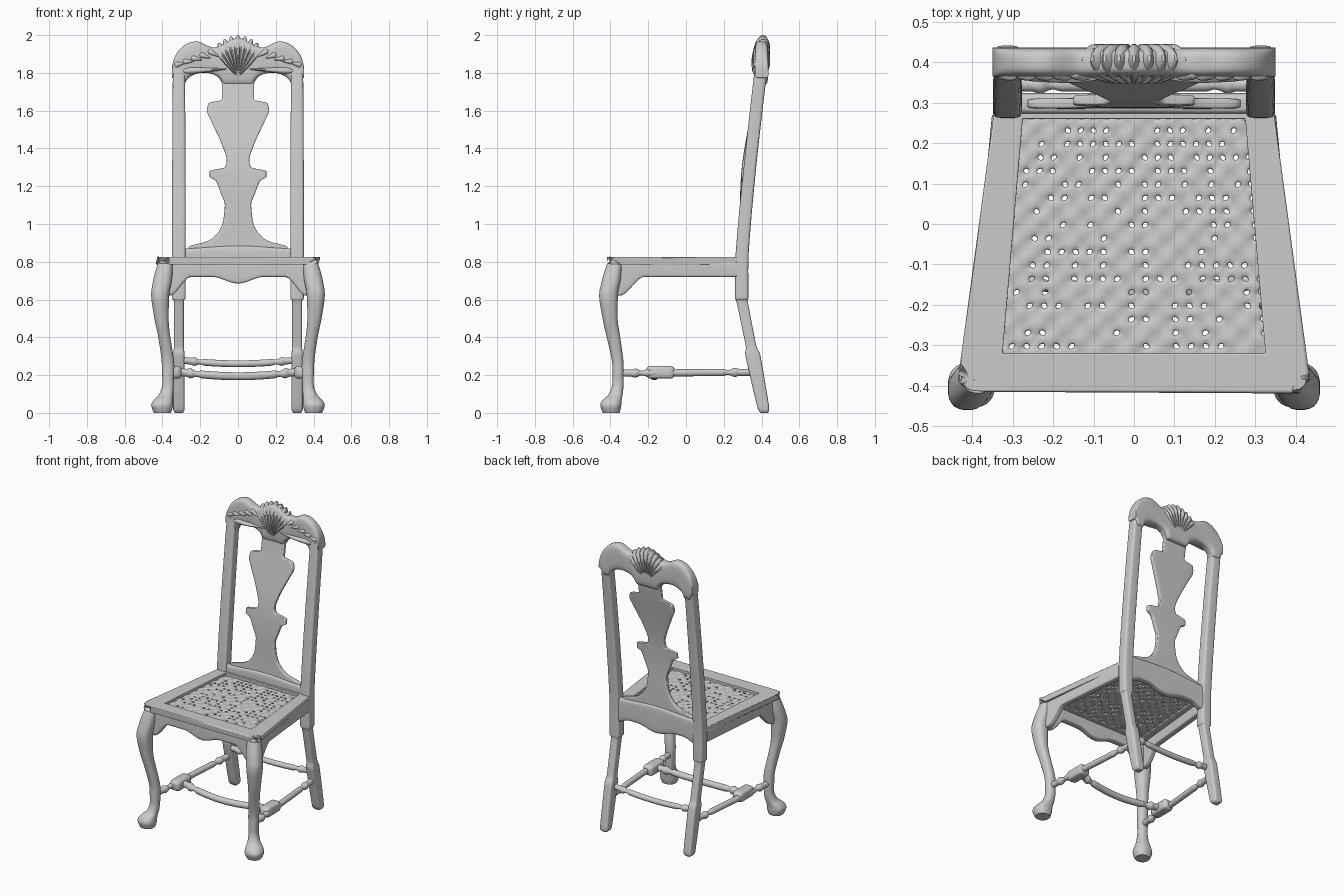
import bpy, bmesh, math, random
from mathutils import Vector

if "Cube" in bpy.data.objects:
    bpy.data.objects.remove(bpy.data.objects["Cube"])

GREY = (.6, .6, .6, 1)
wood = bpy.data.materials.new("pale grey wood")
wood.diffuse_color = GREY
wood.use_nodes = True
wood.node_tree.nodes["Principled BSDF"].inputs["Base Color"].default_value = GREY

SEAT_TOP, SEAT_BOTTOM = .825, .785
POST_X = .313
KNOB = .13
SIDES = {"left_": 1, "right_": -1}


def finish(name, bm):
    bmesh.ops.recalc_face_normals(bm, faces=bm.faces[:])
    mesh = bpy.data.meshes.new(name)
    bm.to_mesh(mesh)
    bm.free()
    mesh.materials.append(wood)
    mesh.shade_smooth()
    mesh.set_sharp_from_angle(angle=math.radians(50))
    part = bpy.data.objects.new(name, mesh)
    bpy.context.collection.objects.link(part)
    return part


def bump(s):
    return math.cos(math.pi * s / 2) ** 2 if abs(s) < 1 else 0


def ramp(value, start, end):
    t = min(max((value - start) / (end - start), 0), 1)
    return t * t * (3 - 2 * t)


def arch(s):
    return math.sqrt(max(1 - s * s, 0))


def spread(start, end, steps):
    return [start + (end - start) * k / steps for k in range(steps + 1)]


def smooth_rows(rows, sub):
    """Monotone interpolation between stations, without overshoot."""
    def slope(k, c):
        if k in (0, len(rows) - 1):
            return 0
        before = rows[k][c] - rows[k - 1][c]
        after = rows[k + 1][c] - rows[k][c]
        return 2 * before * after / (before + after) if before * after > 0 else 0

    result = []
    for k in range(len(rows) - 1):
        for step in range(sub):
            t = step / sub
            result.append([p + (q - p) * ramp(t, 0, 1) + slope(k, c) * t * (1 - t) ** 2
                           - slope(k + 1, c) * t * t * (1 - t)
                           for c, (p, q) in enumerate(zip(rows[k], rows[k + 1]))])
    return result + [rows[-1]]


def loft(name, axis, rows, path, power=2, sub=4, sides=24, flip=1):
    """Rows hold position, two half sizes and any extra values for the path."""
    bm = bmesh.new()
    rings = []
    for position, half_a, half_b, *extra in smooth_rows(rows, sub):
        centre_a, centre_b = path(position, *extra)
        ring = []
        for k in range(sides):
            turn = 2 * math.pi * (k + .5) / sides
            c, s = math.cos(turn), math.sin(turn)
            a = centre_a + half_a * math.copysign(abs(c) ** (2 / power), c)
            b = centre_b + half_b * math.copysign(abs(s) ** (2 / power), s)
            x, y, z = {"x": (position, a, b), "y": (a, position, b), "z": (a, b, position)}[axis]
            ring.append(bm.verts.new((x * flip, y, z)))
        rings.append(ring)
    for ring, following in zip(rings, rings[1:]):
        for k in range(sides):
            j = (k + 1) % sides
            bm.faces.new((ring[k], ring[j], following[j], following[k]))
    bm.faces.new(rings[0])
    bm.faces.new(rings[-1])
    return finish(name, bm)


def board(name, axis, stations, bottom, top, half_depth, depth_path, power=6, flip=1):
    """A board whose lower and upper edges follow the two given rules."""
    rows = [(p, half_depth, (top(p) - bottom(p)) / 2, (top(p) + bottom(p)) / 2) for p in stations]
    return loft(name, axis, rows, lambda p, height: (depth_path(p), height), power, 1, flip=flip)


def turned(name, axis, start, end, radius, bow=(0, 0), flip=1):
    """A round rod with a knob and a neck near each end."""
    rows = []
    for t in spread(0, 1, 70):
        edge = min(t, 1 - t)
        r = radius * (1 + .3 * bump((edge - KNOB) / .03) - .3 * bump((edge - KNOB - .05) / .04))
        p, a, b = Vector(start).lerp(Vector(end), t)
        swell = math.sin(math.pi * t)
        rows.append((p, r, r, a + bow[0] * swell, b + bow[1] * swell))
    return loft(name, axis, rows, lambda p, a, b: (a, b), sub=1, flip=flip)


def rib(name, base, tip, width, depth):
    """A carved ridge, slim at the base and fullest near the tip."""
    along = Vector(tip) - Vector(base)
    size = along.length
    rows = [(size * t, width * w, depth * d)
            for t, w, d in ((0, .2, .4), (.4, .6, 1), (.8, 1, .8), (1, .2, .2))]
    part = loft(name, "z", rows, lambda p: (0, 0), sides=12)
    part.rotation_euler = (-math.asin(along.y / size), math.atan2(along.x, along.z), 0)
    part.location = base


def lean(z):
    """Depth of the back: raked legs, upright at the seat, then sloping."""
    return .295 + .2 * max(.6 - z, 0) + .1 * max(z - .8, 0) ** 1.2


# Seat frame: a tapered ring with rounded front corners
bm = bmesh.new()
loops = []
for front, front_x, back, back_x in ((-.415, .435, .285, .345), (-.32, .325, .26, .275)):
    outline = ((-front_x, front), (front_x, front), (back_x, back), (-back_x, back))
    loops.append([[bm.verts.new((x, y, z)) for x, y in outline] for z in (SEAT_BOTTOM, SEAT_TOP)])
(outer_low, outer_high), (inner_low, inner_high) = loops
for a, b in ((outer_low, inner_low), (outer_high, inner_high),
             (outer_low, outer_high), (inner_low, inner_high)):
    for k in range(4):
        bm.faces.new((a[k], a[k - 1], b[k - 1], b[k]))
corners = [edge for edge in bm.edges
           if {edge.verts[0], edge.verts[1]} in [{outer_low[k], outer_high[k]} for k in (0, 1)]]
bmesh.ops.bevel(bm, geom=corners, offset=.045, segments=6, profile=.5, affect="EDGES")
soft = finish("seat_frame", bm).modifiers.new("soft edges", "BEVEL")
soft.width, soft.segments, soft.limit_method = .014, 4, "ANGLE"

# Woven cane panel with an irregular grid of small holes
random.seed(4)
bm = bmesh.new()
STRANDS = 18
lines = [(k // 2 + .65 * (k % 2)) / STRANDS for k in range(2 * STRANDS + 1)]
grid = [[bm.verts.new(((2 * u - 1) * (.335 - .055 * v), .6 * v - .33,
                       .806 + .003 * (-1) ** (i // 2 + j // 2)))
         for i, u in enumerate(lines)] for j, v in enumerate(lines)]
for j, v in enumerate(lines[:-1]):
    for i in range(2 * STRANDS):
        if i % 2 and j % 2 and random.random() < .4 + .4 * v * v:
            continue
        bm.faces.new((grid[j][i], grid[j][i + 1], grid[j + 1][i + 1], grid[j + 1][i]))
cane = finish("cane_panel", bm)
cane.modifiers.new("thickness", "SOLIDIFY").thickness = .01
cane.modifiers.new("rounding", "SUBSURF").levels = 1

# Shaped rails under the seat, with brackets beside the front legs
board("front_apron", "x", spread(-.38, .38, 60),
      lambda x: .72 - .035 * bump(x / .14) - .1 * ramp(abs(x), .25, .36),
      lambda x: .8, .024, lambda x: -.37)
board("back_rail", "x", spread(-.3, .3, 40),
      lambda x: .735 - .03 * bump(x / .15) - .03 * ramp(abs(x), .2, .3),
      lambda x: .87 + .015 * bump(x / .3), .026, lambda x: .298)

# Profiles of the legs and posts
leg_rows = ((0, .045, .045, .03), (.04, .058, .056, .032), (.07, .05, .05, .025),
            (.1, .037, .037, .01), (.16, .03, .03, 0), (.25, .033, .03, 0), (.4, .032, .036, .02),
            (.5, .038, .04, .035), (.62, .048, .05, .042), (.7, .05, .05, .03), (.79, .04, .04, .015))
post_rows = ((0, .02, .02), (.02, .03, .03), (.3, .03, .04), (.36, .026, .028), (.59, .026, .03),
             (.61, .036, .035), (1, .036, .034), (1.4, .035, .033), (1.82, .032, .034))

for side, sign in SIDES.items():
    board(side + "side_apron", "y", spread(-.38, .27, 50),
          lambda y: .72 - .1 * ramp(-y, .22, .35), lambda y: .8,
          .022, lambda y: .355 - .095 * y, flip=sign)
    loft(side + "front_leg", "z", leg_rows,
         lambda z, out: (.37 + out, -.36 - 1.2 * out), 2.4, flip=sign)
    loft(side + "back_post", "z", post_rows, lambda z: (POST_X, lean(z)), 5, 6, flip=sign)

    # Toes gripping each front foot
    for k in range(4):
        turn = math.radians(50 * k - 120)
        tip = (sign * (.4 + .05 * math.cos(turn)), .05 * math.sin(turn) - .395, .03)
        rib(f"{side}toe_{k}", (sign * .39, -.38, .1), tip, .015, .015)

    # Side stretcher with a squared block
    turned(side + "side_stretcher", "y", (-.36, .37, .21), (.35, POST_X, .215), .019, flip=sign)
    loft(side + "stretcher_block", "y",
         [(-.21, .02, .02), (-.19, .036, .034), (-.08, .036, .034), (-.06, .02, .02)],
         lambda y: (.335, .215), 4, flip=sign)

    # Carved leaves on the crest
    for k in range(5):
        x = .1 + .045 * k
        rib(f"{side}crest_leaf_{k}", (sign * x, .37, 1.885 - .008 * k),
            (sign * (x + .06), .37, 1.92 - .02 * k), .016, .016)
    rib(side + "crest_scroll", (sign * .06, .37, 1.82), (sign * .3, .37, 1.81), .018, .022)

turned("cross_stretcher", "x", (-.34, -.135, .22), (.34, -.135, .22), .021, (-.033, -.026))
turned("rear_stretcher", "x", (-POST_X, .345, .28), (POST_X, .345, .28), .018, (0, -.02))

# Vase-shaped splat, bowed slightly forward
splat = ((.85, .27), (.88, .26), (.91, .16), (.95, .11), (1.01, .08), (1.1, .07), (1.16, .09),
         (1.23, .12), (1.25, .15), (1.28, .15), (1.3, .07), (1.34, .06), (1.42, .085), (1.54, .14),
         (1.6, .165), (1.64, .155), (1.66, .085), (1.74, .085), (1.8, .13))
loft("splat", "z", [(z, half, .013) for z, half in splat],
     lambda z: (0, lean(z) - .03 * bump((z - 1.3) / .5)), 8, 5)


def crest_top(x):
    x = abs(x)
    if x < .13:
        return 1.935 + .05 * bump(x / .13)
    if x < .22:
        return 1.967 - .032 * bump((x - .13) / .09)
    return 1.81 + .157 * arch((x - .22) / .13)


def crest_bottom(x):
    return 1.735 + .065 * arch((abs(x) - .18) / .1) + .04 * ramp(abs(x), .32, .35)


# Crest rail with a fan-shaped shell
board("crest_rail", "x", [.35 * math.sin(t) for t in spread(-math.pi / 2, math.pi / 2, 90)],
      crest_bottom, crest_top, .036, lambda x: .4, 4)
for k in range(-4, 5):
    turn, size = math.radians(10 * k), .222 - .005 * abs(k)
    rib(f"shell_rib_{k + 5}", (0, .385, 1.778),
        (math.sin(turn) * size, .41, 1.778 + math.cos(turn) * size), .021, .05)
